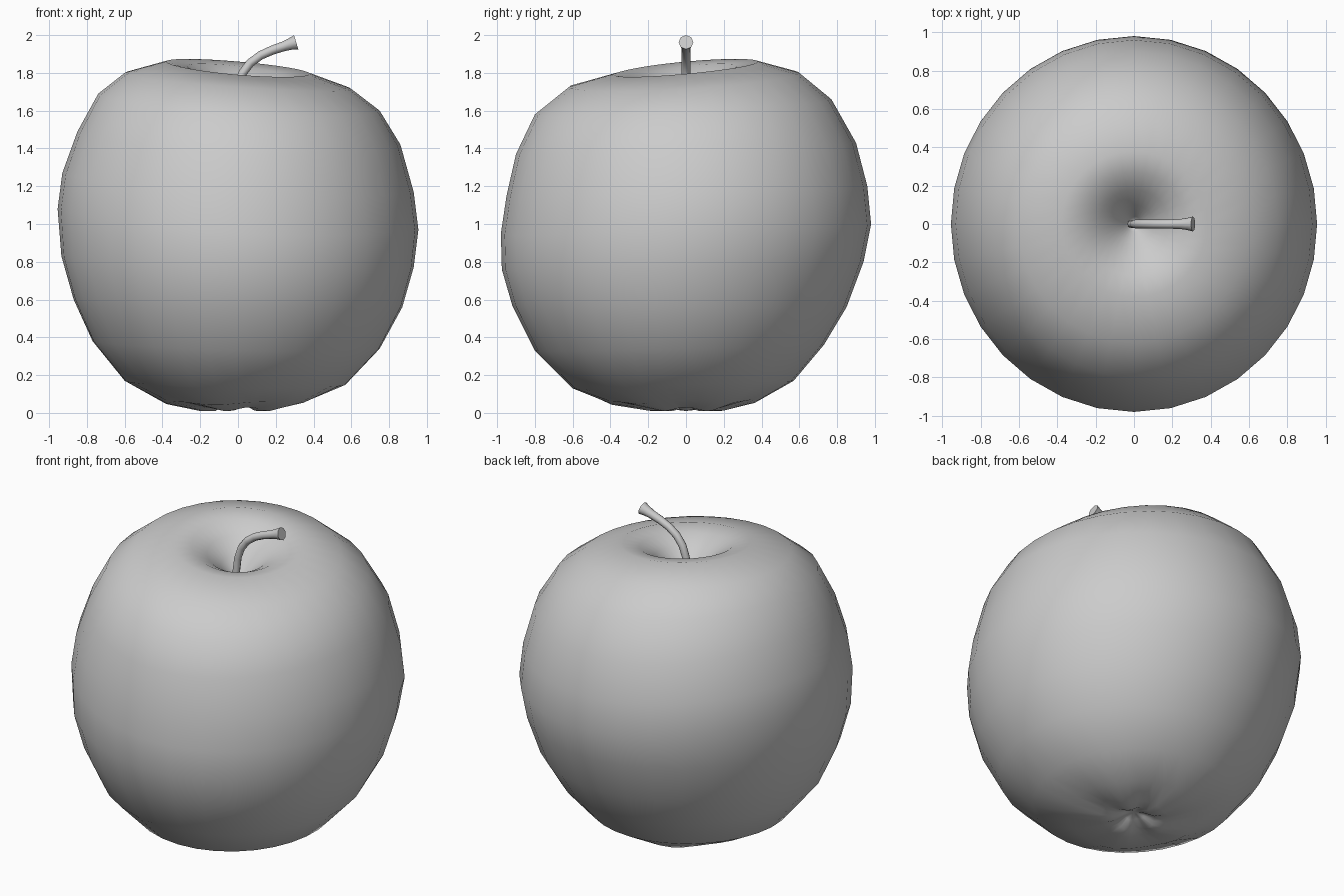
import bpy, bmesh
from math import sin, cos, pi

if "Cube" in bpy.data.objects:
    bpy.data.objects.remove(bpy.data.objects["Cube"])

SEGMENTS = 32

# Four side profiles (radius, height) from the top rim down to the base
LEFT = [(.38, 1.86), (.60, 1.80), (.74, 1.69), (.85, 1.49), (.93, 1.27), (.955, 1.08),
        (.935, .83), (.87, .60), (.77, .38), (.60, .17), (.38, .055), (.20, .02)]
RIGHT = [(.38, 1.795), (.60, 1.715), (.75, 1.60), (.86, 1.42), (.93, 1.17), (.955, .97),
         (.93, .77), (.87, .56), (.75, .34), (.57, .15), (.37, .06), (.20, .02)]
BACK = [(.38, 1.86), (.60, 1.80), (.77, 1.66), (.90, 1.43), (.96, 1.20), (.98, 1.0),
        (.94, .80), (.85, .56), (.73, .36), (.57, .17), (.37, .06), (.20, .02)]
FRONT = [(.38, 1.79), (.62, 1.725), (.80, 1.58), (.90, 1.37), (.95, 1.15), (.98, .95),
         (.975, .76), (.92, .57), (.80, .33), (.60, .13), (.40, .05), (.20, .02)]

# Stem cavity: (radius, fraction of the way down to the pit)
CAVITY = [(.04, .82), (.10, .56), (.18, .28), (.27, .08)]
PIT = 1.56
# Blossom-end dimple below
DIMPLE = [(.12, .022), (.06, .05)]


def blend(a, right, back, left, front):
    """Smoothly blend four side values around the axis."""
    mean = (right + left + back + front) / 4
    return (mean + (right - left) / 2 * cos(a) + (back - front) / 2 * sin(a)
            + (right + left - back - front) / 4 * cos(2 * a))


def profile_at(a):
    outer = [tuple(blend(a, r[k], b[k], l[k], f[k]) for k in (0, 1))
             for r, b, l, f in zip(RIGHT, BACK, LEFT, FRONT)]
    rim = outer[0][1]
    pts = [(r, rim + (PIT - rim) * t) for r, t in CAVITY] + outer + DIMPLE
    # five soft lobes around the blossom end
    ripple = {-1: .006, -2: .012, -3: .010, -4: .008}
    for i, amp in ripple.items():
        r, z = pts[i]
        pts[i] = (r, z + amp * cos(5 * a))
    return pts


def finish(obj, angle):
    bpy.ops.object.select_all(action='DESELECT')
    obj.select_set(True)
    bpy.context.view_layer.objects.active = obj
    if obj.type == 'CURVE':
        bpy.ops.object.convert(target='MESH')
    bpy.ops.object.shade_smooth_by_angle(angle=angle)


# Fruit body
bm = bmesh.new()
columns = []
for s in range(SEGMENTS):
    a = 2 * pi * s / SEGMENTS
    columns.append([bm.verts.new((r * cos(a), r * sin(a), z)) for r, z in profile_at(a)])
top = bm.verts.new((0, 0, PIT))
bottom = bm.verts.new((0, 0, .07))
for s in range(SEGMENTS):
    c, d = columns[s], columns[(s + 1) % SEGMENTS]
    bm.faces.new((top, c[0], d[0]))
    for i in range(len(c) - 1):
        bm.faces.new((c[i], c[i + 1], d[i + 1], d[i]))
    bm.faces.new((c[-1], bottom, d[-1]))
bmesh.ops.recalc_face_normals(bm, faces=bm.faces)
mesh = bpy.data.meshes.new("fruit_body")
bm.to_mesh(mesh)
bm.free()
body = bpy.data.objects.new("fruit_body", mesh)
bpy.context.collection.objects.link(body)
finish(body, pi)

# Curved stem with a flared tip: (x, z, radius)
STEM = [(-.015, 1.54, .022), (-.012, 1.64, .022), (0, 1.73, .022), (.025, 1.80, .023),
        (.065, 1.853, .023), (.12, 1.893, .023), (.18, 1.92, .024), (.24, 1.94, .026),
        (.275, 1.952, .031), (.308, 1.962, .039)]
curve = bpy.data.curves.new("stem", 'CURVE')
curve.dimensions = '3D'
curve.bevel_depth = 1
curve.bevel_resolution = 2
curve.use_fill_caps = True
spline = curve.splines.new('POLY')
spline.points.add(len(STEM) - 1)
for p, (x, z, r) in zip(spline.points, STEM):
    p.co = (x, 0, z, 1)
    p.radius = r
stem = bpy.data.objects.new("stem", curve)
bpy.context.collection.objects.link(stem)
finish(stem, pi / 3)
